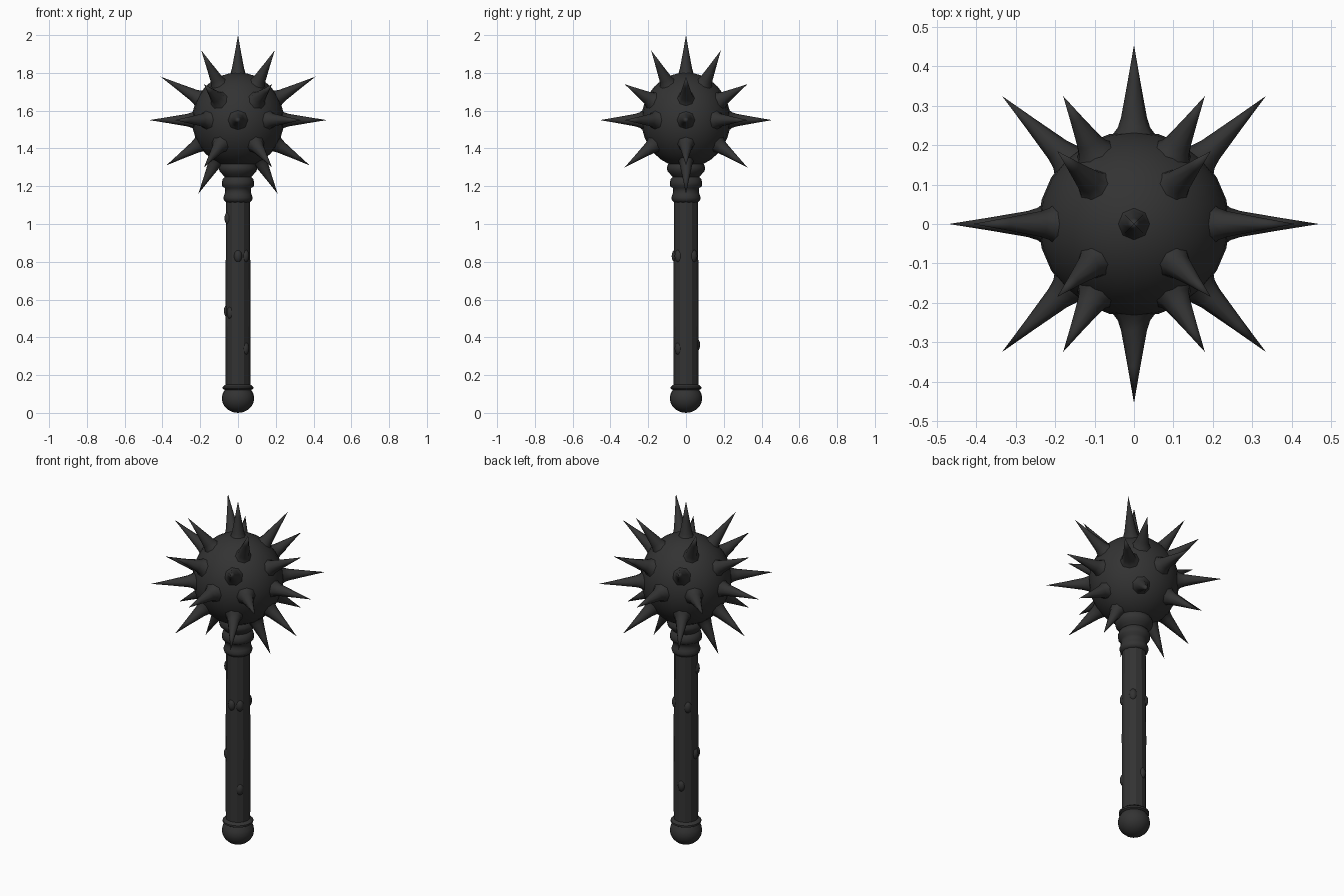
import bpy, bmesh, math
from mathutils import Vector

if "Cube" in bpy.data.objects:
    bpy.data.objects.remove(bpy.data.objects["Cube"])

iron = bpy.data.materials.new("dark iron")
iron.diffuse_color = (0.033, 0.033, 0.033, 1)
iron.use_nodes = True
iron.node_tree.nodes["Principled BSDF"].inputs["Base Color"].default_value = iron.diffuse_color
CENTER = Vector((0, 0, 1.55))


def finish(bm, name, angle=50):
    bmesh.ops.recalc_face_normals(bm, faces=bm.faces)
    me = bpy.data.meshes.new(name)
    bm.to_mesh(me)
    bm.free()
    me.materials.append(iron)
    ob = bpy.data.objects.new(name, me)
    bpy.context.collection.objects.link(ob)
    bpy.ops.object.select_all(action='DESELECT')
    ob.select_set(True)
    bpy.context.view_layer.objects.active = ob
    bpy.ops.object.shade_smooth_by_angle(angle=math.radians(angle))
    return ob


def lathe(bm, profile, sides, origin=Vector((0, 0, 0)), axis=Vector((0, 0, 1))):
    """Sweep (radius, distance) pairs around an axis; zero radius closes to a point."""
    q = Vector((0, 0, 1)).rotation_difference(axis)
    rings = []
    for r, d in profile:
        n = 1 if r == 0 else sides
        rings.append([bm.verts.new(origin + q @ Vector((
            r * math.cos(math.tau * i / sides), r * math.sin(math.tau * i / sides), d)))
            for i in range(n)])
    for a, b in zip(rings, rings[1:]):
        for i in range(sides):
            j = (i + 1) % sides
            if len(a) == 1:
                bm.faces.new((a[0], b[j], b[i]))
            elif len(b) == 1:
                bm.faces.new((a[i], a[j], b[0]))
            else:
                bm.faces.new((a[i], a[j], b[j], b[i]))
    for ring, flip in ((rings[0], True), (rings[-1], False)):
        if len(ring) > 1:
            bm.faces.new(ring[::-1] if flip else ring)


# Round mace head
bm = bmesh.new()
bmesh.ops.create_uvsphere(bm, u_segments=24, v_segments=16, radius=1)
for v in bm.verts:
    v.co = Vector((v.co.x * 0.243, v.co.y * 0.236, v.co.z * 0.252)) + CENTER
finish(bm, "mace_head")

# Spikes: tip offsets from the head centre, mirrored in x and y
tips = [(0, 0, 0.45), (0.47, 0, 0), (0, 0.455, 0), (0.335, 0.325, 0),
        (0.195, 0.185, 0.37), (0.41, 0, 0.23), (0.18, 0.325, 0.19),
        (0.38, 0, -0.24), (0.18, 0.325, -0.25), (0.21, 0, -0.39)]
bm = bmesh.new()
for x, y, z in tips:
    for sx in ((1, -1) if x else (1,)):
        for sy in ((1, -1) if y else (1,)):
            t = Vector((x * sx, y * sy, z))
            L = t.length
            lathe(bm, [(0.058, 0.222), (0.041, 0.245), (0.033, 0.27),
                       (0.016, 0.27 + (L - 0.27) * 0.5), (0, L)], 8, CENTER, t.normalized())
finish(bm, "spikes", 60)

# Collar rings between head and shaft
bm = bmesh.new()
lathe(bm, [(0.062, 1.115), (0.074, 1.125), (0.078, 1.14), (0.072, 1.155),
           (0.068, 1.17), (0.07, 1.19), (0.084, 1.2), (0.086, 1.22),
           (0.08, 1.24), (0.07, 1.25), (0.082, 1.262), (0.098, 1.28),
           (0.102, 1.3), (0.09, 1.325), (0.06, 1.36)], 20)
finish(bm, "collar")

# Shaft, slightly faceted
bm = bmesh.new()
lathe(bm, [(0.065, 0.1), (0.066, 0.6), (0.063, 1.15)], 12)
finish(bm, "shaft", 25)

# Small knots on the shaft: azimuth in degrees, height
bm = bmesh.new()
for deg, h in ((45, 0.83), (225, 0.53), (200, 1.03), (315, 0.34),
               (315, 0.83), (135, 0.82), (100, 0.36), (180, 0.54), (270, 0.83)):
    a = math.radians(deg)
    res = bmesh.ops.create_uvsphere(bm, u_segments=10, v_segments=8, radius=1)
    for v in res["verts"]:
        v.co = Vector((v.co.x * 0.022, v.co.y * 0.022, v.co.z * 0.035)) + Vector(
            (0.054 * math.cos(a), 0.054 * math.sin(a), h))
finish(bm, "shaft_knots")

# Pommel ball with its upper ring
bm = bmesh.new()
ball = [(0.086 * math.sin(t), 0.077 - 0.077 * math.cos(t))
        for t in (math.radians(d) for d in range(18, 127, 18))]
lathe(bm, [(0, 0)] + ball + [(0.07, 0.122), (0.081, 0.128), (0.081, 0.138),
                             (0.066, 0.15), (0, 0.15)], 20)
finish(bm, "pommel")
